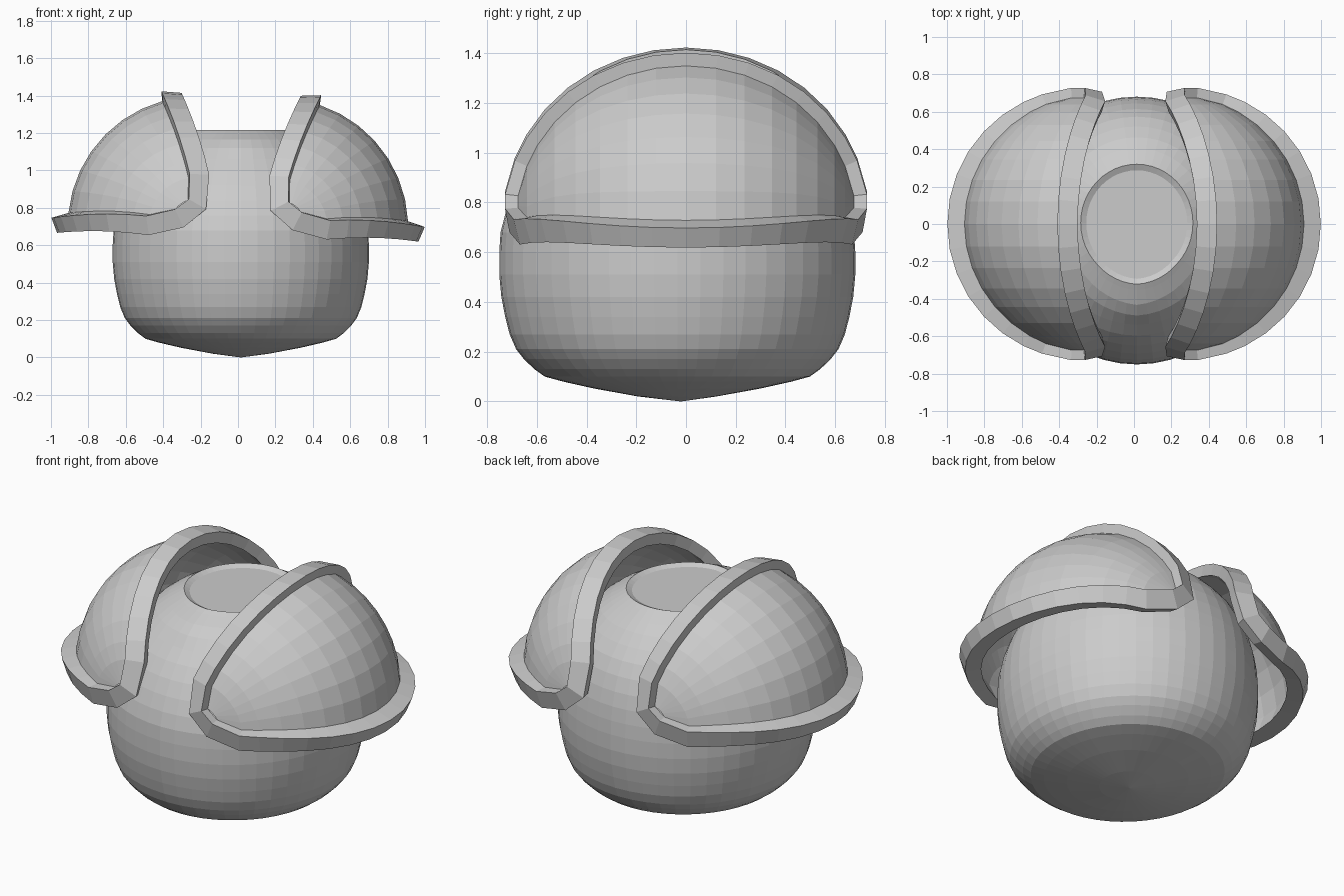
import bpy, bmesh
from math import sin, cos, radians, pi
from mathutils import Vector, Matrix

if "Cube" in bpy.data.objects:
    bpy.data.objects.remove(bpy.data.objects["Cube"])


def make_object(name, verts, faces):
    mesh = bpy.data.meshes.new(name)
    mesh.from_pydata([tuple(v) for v in verts], [], faces)
    bm = bmesh.new()
    bm.from_mesh(mesh)
    bmesh.ops.remove_doubles(bm, verts=bm.verts, dist=1e-5)
    bmesh.ops.recalc_face_normals(bm, faces=bm.faces)
    bm.to_mesh(mesh)
    bm.free()
    ob = bpy.data.objects.new(name, mesh)
    bpy.context.collection.objects.link(ob)
    return ob


# Body: lathed profile (radius, z) with a soft point at the front of the crown
PROFILE = [(.15, .02), (.32, .052), (.44, .08), (.51, .1), (.55, .13), (.59, .17),
           (.62, .21), (.645, .27), (.662, .34), (.677, .42), (.685, .51), (.685, .6),
           (.68, .68), (.665, .76), (.64, .84), (.605, .92), (.56, .995), (.505, 1.06),
           (.445, 1.12), (.385, 1.165), (.325, 1.2), (.3, 1.215), (.27, 1.2)]
SEG = 48
verts, faces = [], []
for r, z in PROFILE:
    for i in range(SEG):
        a = 2 * pi * i / SEG - pi / 2
        off = min(i, SEG - i) * 360 / SEG
        weight = max(0, 1 - abs(z - 1.165) / .12)
        k = 1 + .08 * max(0, 1 - off / 45) * weight
        shift = max(0, z - .7) / .5 * .04
        verts.append((.015 + r * k * cos(a), -.035 + shift + 1.045 * r * k * sin(a), z))
for j in range(len(PROFILE) - 1):
    for i in range(SEG):
        n = (i + 1) % SEG
        faces.append((j * SEG + i, j * SEG + n, (j + 1) * SEG + n, (j + 1) * SEG + i))
verts.append((.015, -.02, 0))
tip = len(verts) - 1
faces += [(tip, (i + 1) % SEG, i) for i in range(SEG)]
faces.append(tuple((len(PROFILE) - 1) * SEG + i for i in range(SEG)))
make_object("body", verts, faces)

# Side shells: sphere wedges with their poles along y
CENTRE, R = Vector((.22, 0, .70)), .69
HALF = [0, 10, 20, 30, 40, 50, 60, 68, 78]
LATS = [-p for p in HALF[:0:-1]] + HALF
TILT = Matrix.Rotation(radians(1.4), 3, 'Y')
PIVOT = Vector((0, 0, .7))
STEPS = 7


def on_sphere(lat, ang):
    p, a = radians(lat), radians(ang)
    return CENTRE + R * Vector((cos(p) * cos(a), sin(p), cos(p) * sin(a)))


def limits(lat):
    if abs(lat) > 70:
        return 37, 69
    t = abs(lat) / 68
    t = 1 - (cos(radians(68) * t) - .37) / .63
    return 4.2 + 7.6 * t, 73 + 5.7 * t


def place(p, side):
    return TILT @ (Vector((side * p.x, p.y, p.z)) - PIVOT) + PIVOT


def shell(side, label):
    verts, faces = [], []
    for lat in LATS:
        lo, hi = limits(lat)
        for s in range(STEPS + 1):
            verts.append(place(on_sphere(lat, lo + (hi - lo) * s / STEPS), side))
    w = STEPS + 1
    for j in range(len(LATS) - 1):
        for s in range(STEPS):
            faces.append((j * w + s, j * w + s + 1, (j + 1) * w + s + 1, (j + 1) * w + s))
    make_object(label + "_dome", verts, faces)


# Rim: four-sided bar swept round the edge of each shell
def rim(side, label):
    loop = [on_sphere(l, limits(l)[0]) for l in LATS]
    loop += [on_sphere(l, limits(l)[1]) for l in reversed(LATS)]
    n = len(loop)
    verts, faces = [], []
    for i, p in enumerate(loop):
        normal = (p - CENTRE).normalized()
        a, b = (p - loop[i - 1]).normalized(), (loop[(i + 1) % n] - p).normalized()
        out = (a + b).cross(normal).normalized()
        middle = on_sphere(0, 39)
        if out.dot(p - middle) < 0:
            out = -out
        t = min(1, max(0, (p.x - .42) / .48))
        high, low = .052 + .036 * t, .015 + .035 * t
        section = [(0, 0), (high, .01 + .025 * t), (low, .112), (-.045, .09)]
        verts += [place(p + normal * h + out * o, side) for h, o in section]
    for i in range(n):
        j = (i + 1) % n
        for k in range(4):
            m = (k + 1) % 4
            faces.append((i * 4 + k, i * 4 + m, j * 4 + m, j * 4 + k))
    make_object(label + "_rim", verts, faces)


for side, label in ((1, "right"), (-1, "left")):
    shell(side, label)
    rim(side, label)
